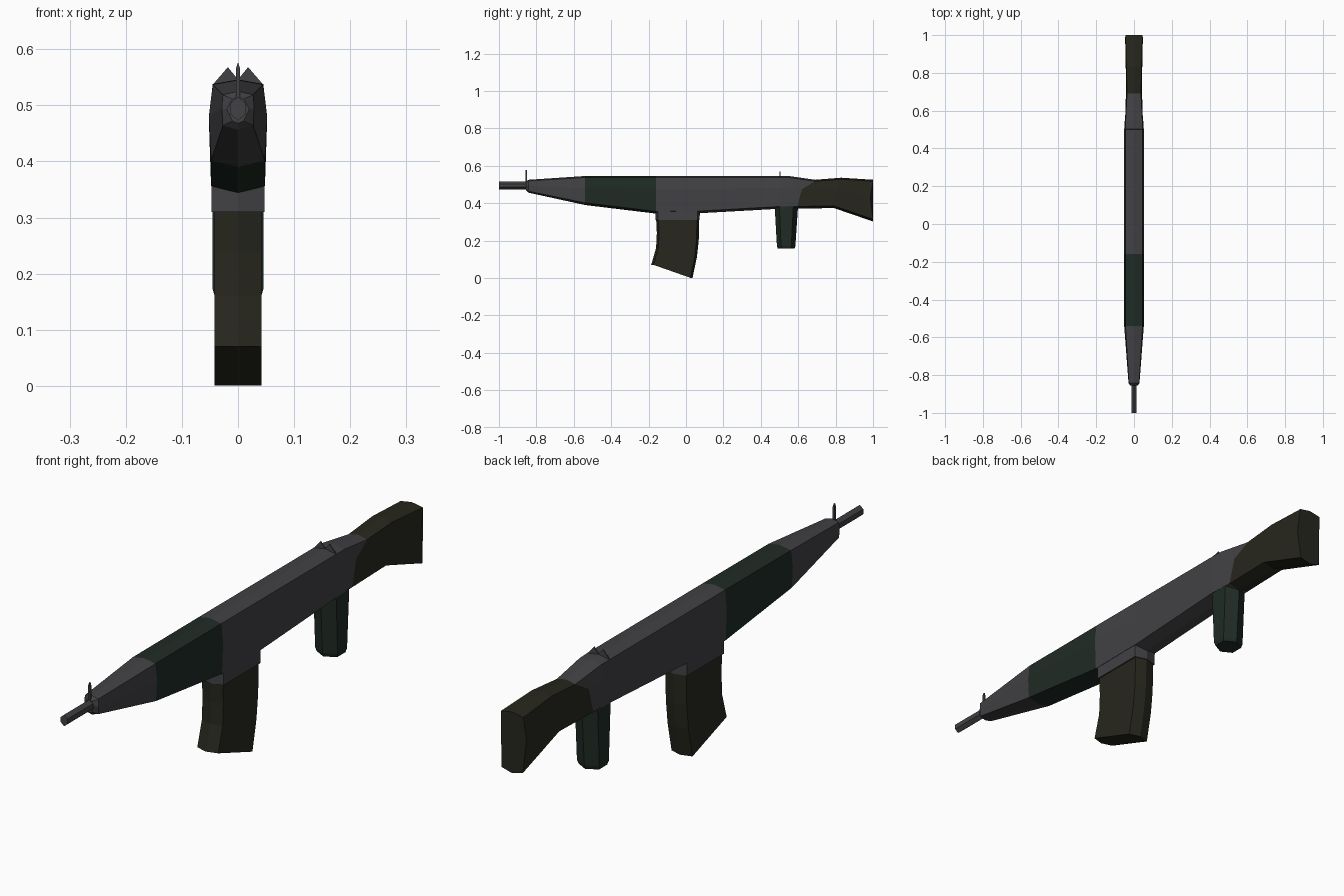
import bpy, bmesh

if "Cube" in bpy.data.objects:
    bpy.data.objects.remove(bpy.data.objects["Cube"])


def material(name, rgb):
    m = bpy.data.materials.new(name)
    m.diffuse_color = (*rgb, 1)
    m.use_nodes = True
    m.node_tree.nodes["Principled BSDF"].inputs["Base Color"].default_value = m.diffuse_color
    return m


METAL = material("dark_metal", (0.054, 0.054, 0.059))
GREEN = material("dark_green", (0.014, 0.024, 0.018))
OLIVE = material("dark_olive", (0.020, 0.020, 0.013))


def loft(name, rings, mat, caps=(True, True)):
    """Skin a list of closed rings with flat quads."""
    bm = bmesh.new()
    vs = [[bm.verts.new(p) for p in r] for r in rings]
    n = len(vs[0])
    for a, b in zip(vs, vs[1:]):
        for i in range(n):
            j = (i + 1) % n
            bm.faces.new((a[i], a[j], b[j], b[i]))
    if caps[0]:
        bm.faces.new(vs[0])
    if caps[1]:
        bm.faces.new(vs[-1])
    bmesh.ops.recalc_face_normals(bm, faces=bm.faces)
    me = bpy.data.meshes.new(name)
    bm.to_mesh(me)
    bm.free()
    # Open tubes can come out reversed: make sure volume is positive
    me.materials.append(mat)
    ob = bpy.data.objects.new(name, me)
    bpy.context.collection.objects.link(ob)
    return ob


def mirror(half):
    """Close a half outline whose first and last points lie on x = 0."""
    return half + [(-x, y, z) for x, y, z in half[-2:0:-1]]


def body(top, mid, low, widths, crown=0.008, keel=0.012):
    """Upright body section; top, mid and low are (y, z) on the side outline."""
    wt, wm, wl = widths
    return mirror([(0, *top), (wt, top[0], top[1] - crown), (wm, *mid),
                   (wl, low[0], low[1] + keel), (0, *low)])


def column(front, back, w, ridge):
    """Level section with pointed front and back edges."""
    (yf, zf), (yb, zb) = front, back
    return mirror([(0, yf, zf), (w, yf + ridge, zf), (w, yb - ridge, zb), (0, yb, zb)])


def straight(y, top, mid, low, widths, **k):
    return body((y, top), (y, mid), (y, low), widths, **k)


# Main body sections, front to back
W = (0.045, 0.052, 0.048)
tip = straight(-0.855, 0.515, 0.493, 0.468, (0.010, 0.020, 0.010), crown=0.004, keel=0.004)
nose = straight(-0.842, 0.525, 0.495, 0.456, (0.027, 0.029, 0.027), crown=0.006, keel=0.008)
fore = straight(-0.54, 0.545, 0.48, 0.39, W)
mid_s = straight(-0.16, 0.546, 0.475, 0.344, W)
well = straight(0.07, 0.546, 0.475, 0.346, W)
rear = straight(0.50, 0.546, 0.48, 0.370, W)
slope = body((0.55, 0.545), (0.545, 0.48), (0.55, 0.370), (0.044, 0.049, 0.046))
joint = body((0.69, 0.525), (0.62, 0.475), (0.595, 0.370), (0.037, 0.042, 0.044))

loft("front_housing", [tip, nose, fore], METAL, (True, False))
loft("handguard", [fore, mid_s], GREEN, (False, False))
loft("receiver", [mid_s, well, rear, slope, joint], METAL, (False, False))

# Shoulder stock with hollowed butt
stock = [joint,
         body((0.83, 0.536), (0.80, 0.47), (0.79, 0.374), (0.040, 0.043, 0.043)),
         body((1.0, 0.525), (0.985, 0.43), (1.0, 0.302), (0.045, 0.047, 0.043))]
loft("stock", stock, OLIVE, (False, True))

# Barrel
barrel = [[(0.0, y, 0.515), (0.014, y, 0.503), (0.014, y, 0.485),
           (0.0, y, 0.473), (-0.014, y, 0.485), (-0.014, y, 0.503)] for y in (-1.0, -0.85)]
loft("barrel", barrel, METAL)

# Front sight blade
sight = [[(0.004, y, 0.50), (0.004, y, 0.565), (0, y, 0.577),
          (-0.004, y, 0.565), (-0.004, y, 0.50)] for y in (-0.857, -0.849)]
loft("front_sight", sight, METAL)

# Rear sight notch plate
notch = [mirror([(0, y, 0.546), (0.018, y, 0.568), (0.044, y, 0.538), (0, y, 0.535)])
         for y in (0.500, 0.504)]
loft("rear_sight", notch, METAL)

# Magazine well and curved magazine
loft("magazine_well", [column((-0.163, 0.40), (0.075, 0.40), 0.047, 0.012),
                       column((-0.163, 0.31), (0.073, 0.31), 0.047, 0.012)], METAL)
mag = [((-0.160, 0.32), (0.071, 0.32)), ((-0.156, 0.24), (0.068, 0.20)),
       ((-0.160, 0.16), (0.058, 0.11)), ((-0.186, 0.070), (0.035, 0.001))]
loft("magazine", [column(f, b, 0.042, 0.012) for f, b in mag], OLIVE)

# Rear hand grip
loft("grip", [column((0.474, 0.385), (0.599, 0.385), 0.046, 0.025),
              column((0.486, 0.172), (0.585, 0.172), 0.045, 0.022),
              column((0.490, 0.158), (0.581, 0.158), 0.041, 0.022)], GREEN)
